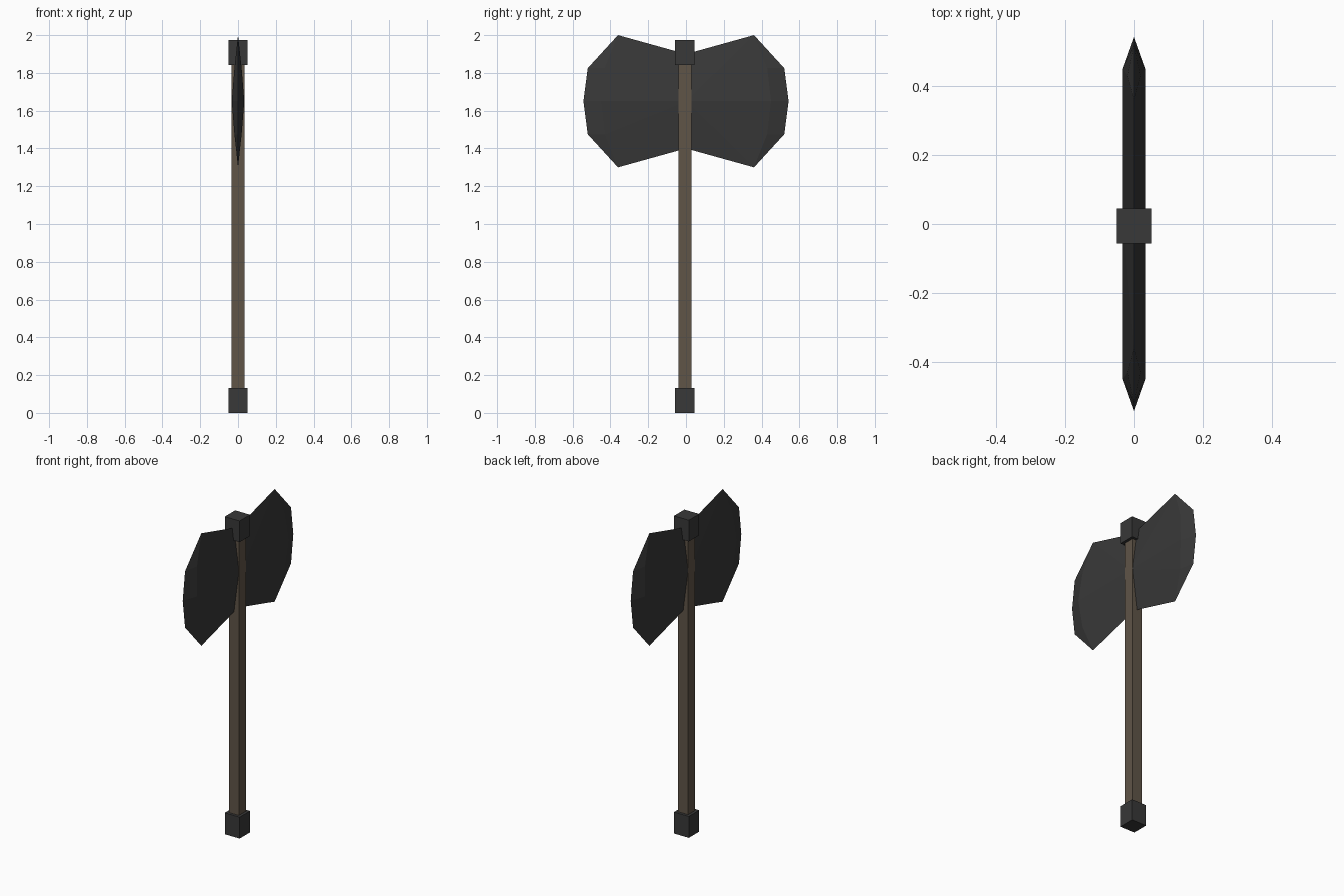
import bpy
import bmesh

if "Cube" in bpy.data.objects:
    bpy.data.objects.remove(bpy.data.objects["Cube"], do_unlink=True)


def make_material(name, colour):
    mat = bpy.data.materials.new(name)
    mat.use_nodes = True
    mat.diffuse_color = (*colour, 1)
    mat.node_tree.nodes["Principled BSDF"].inputs["Base Color"].default_value = (*colour, 1)
    return mat


iron = make_material("dark_iron", (0.04, 0.04, 0.04))
wood = make_material("brown_wood", (0.117, 0.09, 0.064))

SHAFT_Y = -0.006


def square_bar(name, width, bottom, top, mat):
    bpy.ops.mesh.primitive_cube_add(size=1, location=(0, SHAFT_Y, (bottom + top) / 2))
    obj = bpy.context.object
    obj.name = name
    obj.scale = (width, width, top - bottom)
    bpy.ops.object.transform_apply(location=False, rotation=False, scale=True)
    obj.data.materials.append(mat)


# Shaft with a square cap on each end
square_bar("handle", 0.068, 0.1, 1.9, wood)
square_bar("bottom_cap", 0.102, 0, 0.133, iron)
square_bar("top_cap", 0.102, 1.842, 1.974, iron)

# One eighth of the double blade, thick along its middle and sharp at the rim
bm = bmesh.new()
v = {key: bm.verts.new(co) for key, co in {
    "root": (0.033, 0, 0),
    "ridge": (0.033, 0.45, 0),
    "tip": (0, 0.543, 0),
    "bevel": (0.019, 0.43, 0.175),
    "rim": (0, 0.52, 0.175),
    "corner": (0, 0.36, 0.35),
    "notch": (0, 0, 0.25),
}.items()}
for face in ("root ridge bevel", "root bevel corner", "root corner notch",
             "ridge tip rim bevel", "bevel rim corner"):
    bm.faces.new([v[key] for key in face.split()])
mesh = bpy.data.meshes.new("double_blade")
bm.to_mesh(mesh)
bm.free()
mesh.materials.append(iron)
blade = bpy.data.objects.new("double_blade", mesh)
blade.location.z = 1.65
bpy.context.collection.objects.link(blade)

# Mirror the piece to both faces, both sides and the lower half
mirror = blade.modifiers.new("mirror", 'MIRROR')
mirror.use_axis = (True, True, True)
mirror.merge_threshold = 0.0005
